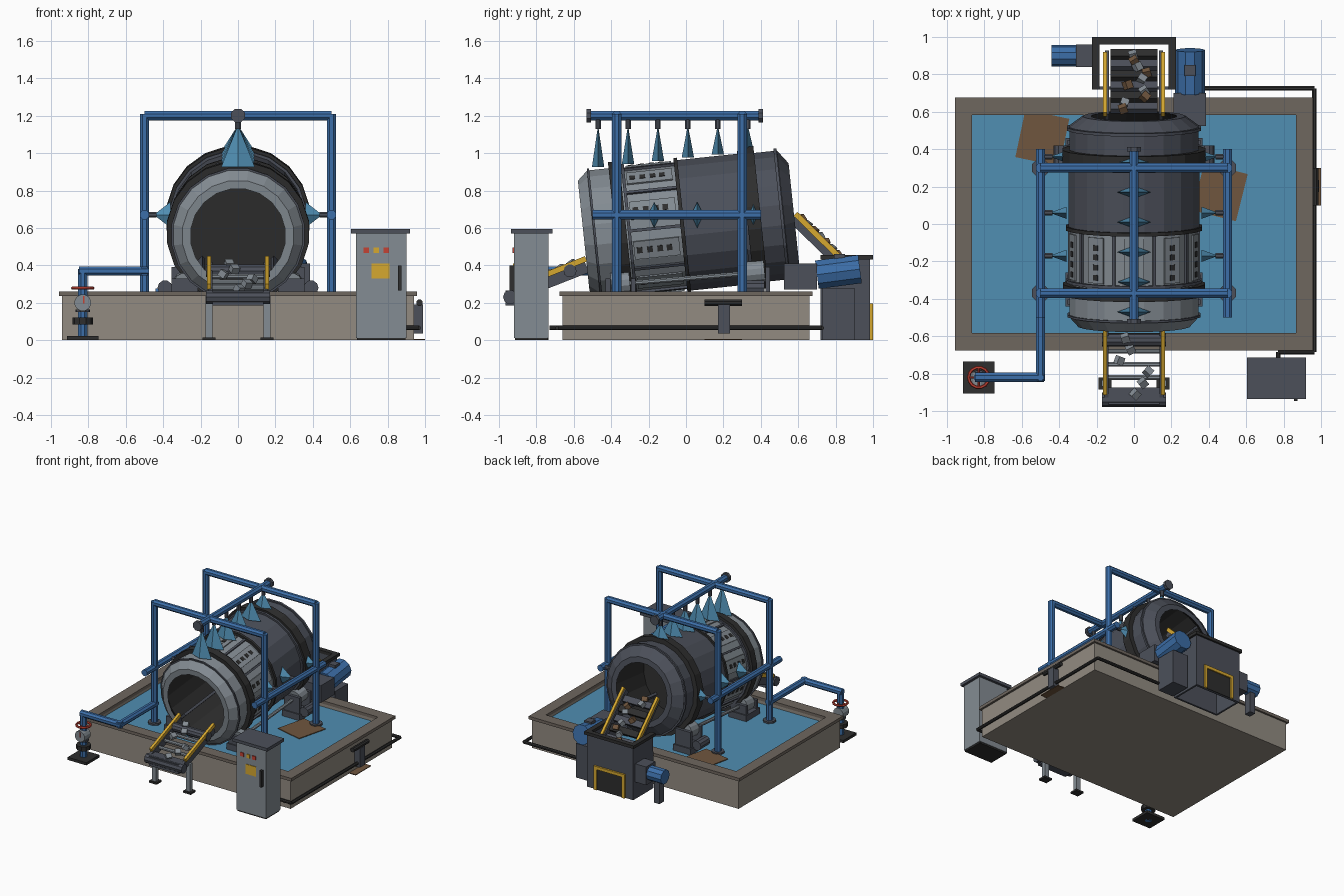
import bpy, bmesh, math, random
from mathutils import Vector, Matrix

if "Cube" in bpy.data.objects:
    bpy.data.objects.remove(bpy.data.objects["Cube"], do_unlink=True)
random.seed(4)


def material(name, *rgb):
    lin = [((c / 255 + .055) / 1.055) ** 2.4 for c in rgb] + [1]
    m = bpy.data.materials.new(name)
    m.use_nodes = True
    m.diffuse_color = lin
    m.node_tree.nodes["Principled BSDF"].inputs["Base Color"].default_value = lin
    return m


CONCRETE = material("concrete", 146, 139, 129)
RIM = material("rim_concrete", 111, 103, 95)
WATER = material("water_blue", 80, 142, 178)
BLUE = material("pipe_blue", 60, 110, 168)
DARK = material("dark_steel", 76, 80, 90)
BLACK = material("black_rubber", 46, 46, 46)
LIGHT = material("light_steel", 132, 140, 147)
YELLOW = material("safety_yellow", 214, 168, 48)
RED = material("signal_red", 196, 66, 52)
BROWN = material("mud_brown", 112, 86, 62)

# The drum leans back, its axis rising towards +y
TILT = Matrix.Translation((0, 0, .615)) @ Matrix.Rotation(math.radians(6), 4, 'X')


def finish(name, bm, mat, matrix=None):
    bmesh.ops.recalc_face_normals(bm, faces=bm.faces)
    me = bpy.data.meshes.new(name)
    if matrix:
        bm.transform(matrix)
    bm.to_mesh(me)
    bm.free()
    me.materials.append(mat)
    ob = bpy.data.objects.new(name, me)
    bpy.context.collection.objects.link(ob)
    return ob


def box(name, x, y, z, mat, matrix=None):
    """Box from (low, high) ranges."""
    bm = bmesh.new()
    bmesh.ops.create_cube(bm, size=1)
    for v in bm.verts:
        v.co = [(a + b) / 2 + c * (b - a) for (a, b), c in zip((x, y, z), v.co)]
    return finish(name, bm, mat, matrix)


def rod(name, a, b, r, mat, sides=8, matrix=None, r2=None):
    """Cylinder or cone between two points."""
    a, b = Vector(a), Vector(b)
    d = b - a
    bm = bmesh.new()
    bmesh.ops.create_cone(bm, cap_ends=True, segments=sides, radius1=r,
                          radius2=r if r2 is None else r2, depth=d.length)
    turn = Matrix.Rotation(math.pi / sides, 4, 'Z')
    bm.transform(Matrix.Translation((a + b) / 2) @ d.to_track_quat('Z', 'Y').to_matrix().to_4x4() @ turn)
    return finish(name, bm, mat, matrix)


def beam(name, x, a, b, w, h, mat):
    """Sloping bar in a plane of constant x; a and b are (y, z)."""
    dy, dz = b[0] - a[0], b[1] - a[1]
    m = Matrix.Translation((x, (a[0] + b[0]) / 2, (a[1] + b[1]) / 2)) @ Matrix.Rotation(math.atan2(dz, dy), 4, 'X')
    half = math.hypot(dy, dz) / 2
    return box(name, (-w / 2, w / 2), (-half, half), (-h / 2, h / 2), mat, m)


def lathe(name, profile, mat, sides=20):
    """Revolve (position, radius) pairs about the drum axis."""
    bm = bmesh.new()
    rings = []
    for s, r in profile:
        ring = []
        for i in range(sides):
            t = 2 * math.pi * (i + .5) / sides
            ring.append(bm.verts.new((r * math.sin(t), s, r * math.cos(t))))
        rings.append(ring)
    for p, q in zip(rings, rings[1:]):
        for i in range(sides):
            j = (i + 1) % sides
            bm.faces.new((p[i], p[j], q[j], q[i]))
    return finish(name, bm, mat, TILT)


def fan(name, apex, base, long_axis, mat):
    """Flat four-sided spray from apex to a diamond base."""
    bm = bmesh.new()
    tip, c = bm.verts.new(apex), Vector(base)
    u, v = Vector(long_axis), Vector((0, .033, 0))
    ring = [bm.verts.new(c + o) for o in (u, v, -u, -v)]
    for i in range(4):
        bm.faces.new((tip, ring[i], ring[(i + 1) % 4]))
    bm.faces.new(ring)
    return finish(name, bm, mat)


# Basin
for s in (-1, 1):
    box("basin_side_wall", sorted((s * .87, s * .94)), (-.66, .66), (0, .235), CONCRETE)
    box("basin_end_wall", (-.87, .87), sorted((s * .585, s * .66)), (0, .235), CONCRETE)
    box("basin_side_rim", sorted((s * .865, s * .957)), (-.675, .675), (.235, .26), RIM)
    box("basin_end_rim", (-.865, .865), sorted((s * .583, s * .675)), (.235, .26), RIM)
box("basin_floor", (-.87, .87), (-.585, .585), (0, .03), CONCRETE)
box("water", (-.87, .87), (-.585, .585), (.03, .21), WATER)
for x, y, ang in ((-.49, .46, -12), (.46, .17, -14)):
    m = Matrix.Translation((x, y, .213)) @ Matrix.Rotation(math.radians(ang), 4, 'Z')
    box("mud_patch", (-.12, .12), (-.13, .13), (-.003, .003), BROWN, m)

# Drum
lathe("drum_front", [(-.55, .255), (-.55, .3), (-.495, .35), (-.31, .35)], LIGHT)
lathe("drum_screen", [(-.32, .345), (-.02, .345)], LIGHT)
lathe("drum_middle", [(-.02, .355), (.34, .355)], DARK)
lathe("drum_back", [(.34, .35), (.525, .35), (.58, .275), (.58, .23)], DARK)
lathe("drum_lining", [(-.55, .255), (-.48, .315), (.5, .315), (.58, .23)], BLACK)
lathe("drum_baffle", [(.1, .315), (.1, .001)], BLACK)
for s, w, r in ((-.35, .03, .383), (.365, .037, .387), (-.02, .01, .368), (-.305, .008, .365),
                (.32, .008, .37), (.515, .008, .362), (-.49, .006, .36)):
    lathe("drum_ring", [(s - w, .32), (s - w, r), (s + w, r), (s + w, .32)],
          BLACK if w > .009 else DARK)
for k in range(10):
    m = TILT @ Matrix.Rotation(k * math.pi / 5, 4, 'Y')
    box("screen_panel", (-.05, .05), (-.29, -.045), (.33, .349), LIGHT, m)
    for y in (-.1, -.15, -.205, -.26):
        box("screen_slot", (-.016, .016), (y - .015, y + .015), (.346, .352), BLACK, m)
    m = TILT @ Matrix.Rotation((k + .5) * math.pi / 5, 4, 'Y')
    box("screen_rib", (-.008, .008), (-.3, -.03), (.33, .354), DARK, m)
for k in range(4):
    m = TILT @ Matrix.Rotation((k + .5) * math.pi / 2, 4, 'Y')
    box("lifter", (-.01, .01), (-.45, .5), (.26, .32), DARK, m)

# Support rollers, pedestals and shafts
for sx in (-1, 1):
    x = sx * .285
    for y, z in ((-.35, .3), (.37, .36)):
        rod("support_roller", (x, y - .05, z), (x, y + .05, z + .01), .06, LIGHT, 12)
        box("roller_pedestal", (x - .07, x + .07), (y - .08, y - .055), (.1, z + .03), DARK)
        box("roller_pedestal", (x - .07, x + .07), (y + .055, y + .08), (.1, z + .03), DARK)
        box("roller_base", (x - .08, x + .08), (y - .09, y + .09), (.2, .26), DARK)
    rod("roller_shaft", (x, -.35, .3), (x, .37, .36), .014, LIGHT)
    rod("roller_motor", (sx * .39, .3, .28), (sx * .39, .42, .28), .04, DARK, 10)

# Spray frame
P = .027
for y in (-.37, .3):
    rod("frame_top", (-.5, y, 1.2), (.5, y, 1.2), P, BLUE)
    for x in (-.5, .5):
        rod("frame_leg", (x, y, .19), (x, y, 1.21), P, BLUE)
        rod("frame_foot", (x, y, .2), (x, y, .225), .05, DARK)
rod("top_header", (0, -.52, 1.2), (0, .4, 1.2), P, BLUE)
for y in (-.52, .4):
    rod("header_cap", (0, y - .012, 1.2), (0, y + .012, 1.2), .04, DARK)
for x in (-.5, .5):
    rod("side_header", (x, -.5, .67), (x, .4, .67), P, BLUE)
for i in range(6):
    y = -.47 + .16 * i
    rod("nozzle", (0, y, 1.18), (0, y, 1.13), .016, DARK)
    fan("top_spray", (0, y, 1.15), (0, y, .925 + .017 * i), (.09, 0, 0), WATER)
for s in (-1, 1):
    for y in (-.17, .06, .36):
        rod("nozzle", (s * .48, y, .67), (s * .435, y, .67), .016, DARK)
        fan("side_spray", (s * .45, y, .67), (s * .36, y, .67), (0, 0, .07), WATER)

# Water supply and valve
VX, VY = -.83, -.82
rod("supply_riser", (VX, VY, 0), (VX, VY, .38), P, BLUE)
rod("supply_cross", (VX - .02, VY, .37), (-.48, VY, .37), P, BLUE)
rod("supply_run", (-.5, VY - .02, .37), (-.5, -.35, .37), P, BLUE)
box("valve_base", (VX - .085, VX + .085), (VY - .085, VY + .085), (0, .022), BLACK)
rod("valve_flange", (VX, VY, .085), (VX, VY, .12), .055, BLACK, 10)
rod("gauge", (VX, VY - .05, .2), (VX, VY + .03, .2), .045, LIGHT, 12)
box("gauge_needle", (VX + .002, VX + .008), (VY - .055, VY - .05), (.195, .235), RED)
rod("valve_collar", (VX, VY, .15), (VX, VY, .165), .04, DARK, 10)
bpy.ops.mesh.primitive_torus_add(location=(VX, VY, .278), major_radius=.054, minor_radius=.009,
                                 major_segments=14, minor_segments=6)
bpy.context.object.name = "handwheel"
bpy.context.object.data.materials.append(RED)
for d in ((.05, 0), (0, .05)):
    rod("handwheel_spoke", (VX - d[0], VY - d[1], .278), (VX + d[0], VY + d[1], .278), .006, RED)

# Feed chute at the front
for x in (-.155, .155):
    beam("feed_rail", x, (-.535, .435), (-.91, .285), .022, .03, YELLOW)
    beam("feed_side", x * .95, (-.53, .39), (-.95, .225), .02, .06, DARK)
    box("feed_leg", (x - .018, x + .018), (-.87, -.835), (.01, .24), LIGHT)
    box("feed_foot", (x - .035, x + .035), (-.885, -.82), (0, .015), BLACK)
box("feed_lip", (-.135, .135), (-.965, -.875), (.185, .265), DARK)
rod("feed_pulley", (-.17, -.94, .23), (.17, -.94, .23), .038, DARK, 10)
rod("feed_pulley", (-.17, -.62, .37), (.17, -.62, .37), .035, DARK, 10)
for y in (-.68, -.75, -.82):
    rod("feed_roller", (-.14, y, .64 + y * .44), (.14, y, .64 + y * .44), .014, LIGHT)

# Discharge chute at the back
for x in (-.155, .155):
    beam("discharge_rail", x, (.585, .675), (.91, .355), .022, .03, YELLOW)
    beam("discharge_side", x * .93, (.57, .65), (.91, .32), .02, .05, DARK)
for i in range(6):
    y = .62 + .057 * i
    beam("discharge_slat", 0, (y - .018, 1.243 - y), (y + .018, 1.207 - y), .25, .035, BLACK if i % 2 else DARK)


def lumps(n, y0, y1, height, mats):
    for i in range(n):
        y = y0 + (y1 - y0) * (i + .5) / n
        m = Matrix.Translation((random.uniform(-.09, .09), y, height(y)))
        m = m @ Matrix.Rotation(random.uniform(0, 3), 4, 'Z') @ Matrix.Rotation(.6, 4, 'X')
        box("stone", (-.022, .022), (-.02, .02), (-.018, .018), mats[i % len(mats)], m)


lumps(6, -.58, -.94, lambda y: .675 + y * .44, [LIGHT])
lumps(10, .6, .92, lambda y: 1.265 - y, [BROWN, LIGHT])

# Hopper with its outlet
for s in (-1, 1):
    box("hopper_side", sorted((s * .195, s * .21)), (.73, .985), (0, .43), DARK)
    box("hopper_rim_side", sorted((s * .185, s * .225)), (.72, 1), (.43, .455), BLACK)
    box("outlet_frame_post", sorted((s * .115, s * .14)), (.985, 1), (0, .19), YELLOW)
box("hopper_back", (-.21, .21), (.965, .985), (0, .43), DARK)
box("hopper_front", (-.21, .21), (.72, .735), (0, .3), DARK)
box("hopper_rim_back", (-.225, .225), (.96, 1), (.43, .455), BLACK)
box("outlet_frame_top", (-.14, .14), (.985, 1), (.17, .195), YELLOW)
box("outlet_opening", (-.115, .115), (.985, .99), (0, .17), BLACK)

# Motors
box("hopper_gearbox", (-.31, -.21), (.84, .96), (.14, .29), DARK)
rod("hopper_motor", (-.44, .9, .22), (-.31, .9, .22), .058, BLUE, 10)
box("hopper_motor_leg", (-.41, -.36), (.87, .93), (0, .18), DARK)
box("drive_gearbox", (.21, .385), (.525, .7), (.27, .41), DARK)
rod("drive_motor", (.3, .7, .35), (.3, .93, .38), .08, BLUE, 10)
box("drive_terminal", (.27, .33), (.79, .85), (.42, .46), DARK)
box("drive_stand", (.23, .37), (.73, .9), (0, .28), DARK)

# Control cabinet
box("cabinet", (.63, .9), (-.92, -.735), (.012, .57), LIGHT)
box("cabinet_plinth", (.635, .895), (-.915, -.74), (0, .012), BLACK)
box("cabinet_roof", (.605, .92), (-.935, -.715), (.57, .595), DARK)
for x, mat in ((.685, RED), (.74, YELLOW), (.793, RED)):
    box("cabinet_button", (x - .015, x + .015), (-.928, -.92), (.465, .495), mat)
box("cabinet_sign", (.715, .81), (-.925, -.92), (.33, .41), YELLOW)
box("cabinet_handle", (.856, .874), (-.945, -.92), (.265, .4), BLACK)

# Cable and drain fitting
route = [(.77, -.73), (.77, -.685), (.965, -.685), (.965, .725), (.3, .725)]
for a, b in zip(route, route[1:]):
    rod("cable", (*a, .065), (*b, .065), .013, BLACK)
box("drain_body", (.94, .99), (.17, .235), (.035, .19), DARK)
rod("drain_handle", (.97, .1, .2), (.97, .3, .2), .018, BLACK)
box("drain_patch", (.94, 1), (.1, .3), (0, .006), BROWN)
